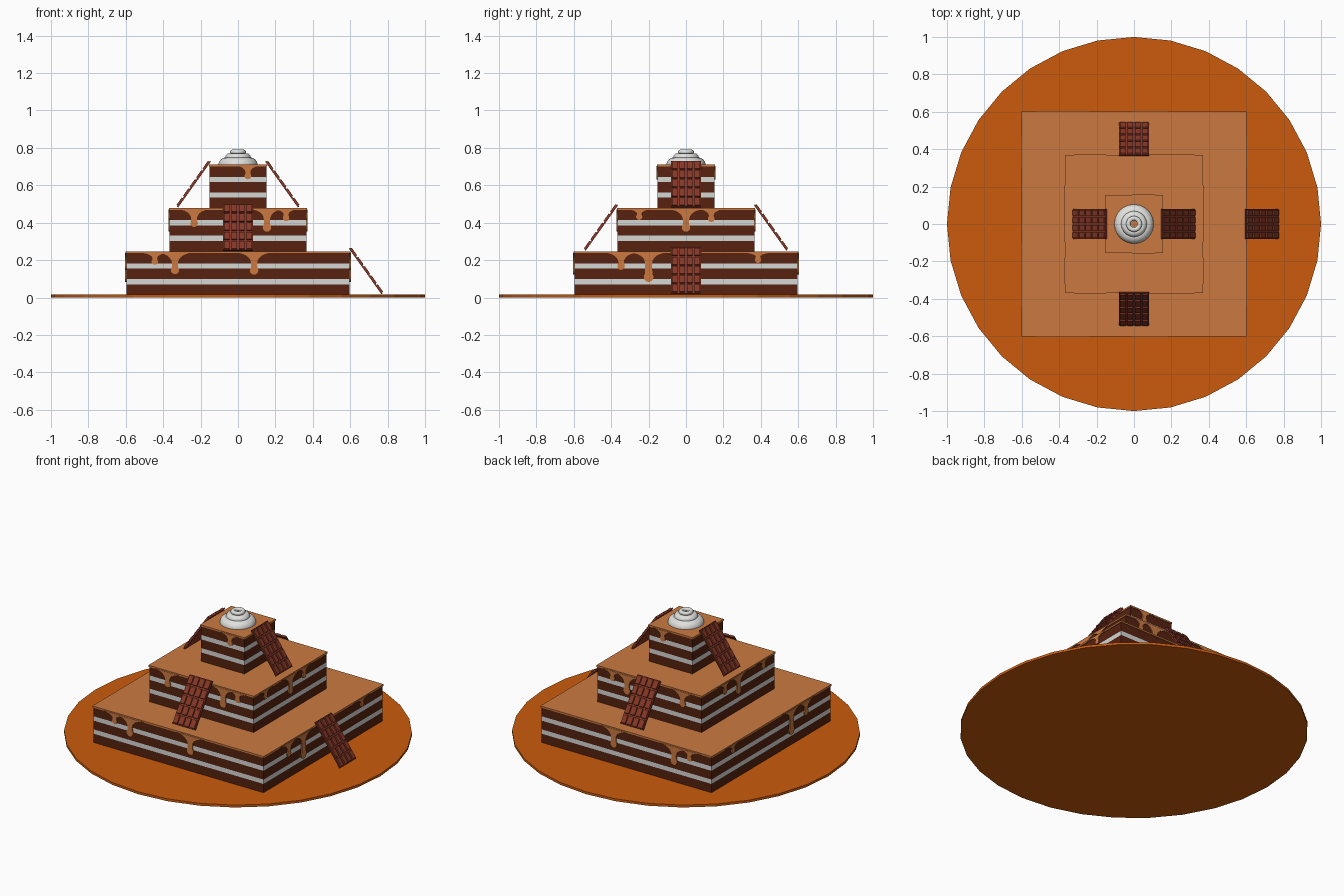
import bpy, bmesh, math
from mathutils import Matrix, Vector

if "Cube" in bpy.data.objects:
    bpy.data.objects.remove(bpy.data.objects["Cube"])


def mat(name, c):
    m = bpy.data.materials.new(name)
    m.diffuse_color = (*c, 1)
    m.use_nodes = True
    m.node_tree.nodes["Principled BSDF"].inputs["Base Color"].default_value = m.diffuse_color
    return m


PLATE = mat("orange plate", (0.60, 0.105, 0.004))
SPONGE = mat("chocolate sponge", (0.095, 0.016, 0.005))
FILLING = mat("white filling", (0.66, 0.68, 0.66))
ICING = mat("caramel icing", (0.60, 0.195, 0.053))
BAR = mat("milk chocolate", (0.235, 0.038, 0.019))
CREAM = mat("whipped cream", (0.75, 0.75, 0.73))


def finish(bm, name, *mats):
    bmesh.ops.recalc_face_normals(bm, faces=bm.faces[:])
    me = bpy.data.meshes.new(name)
    bm.to_mesh(me)
    bm.free()
    for m in mats:
        me.materials.append(m)
    ob = bpy.data.objects.new(name, me)
    bpy.context.collection.objects.link(ob)
    return ob


def box(bm, lo, hi):
    size = Vector(hi) - Vector(lo)
    mid = (Vector(hi) + Vector(lo)) / 2
    bmesh.ops.create_cube(bm, size=1, matrix=Matrix.Translation(mid) @ Matrix.Diagonal((*size, 1)))


# Plate
bm = bmesh.new()
bmesh.ops.create_cone(bm, cap_ends=True, segments=32, radius1=1, radius2=1, depth=0.015,
                      matrix=Matrix.Translation((0, 0, 0.0075)))
finish(bm, "plate", PLATE)

BASE, TIER, CAP = 0.015, 0.232, 0.010


def cake(name, h, z0):
    """Square sponge with two filling stripes."""
    bm = bmesh.new()
    rings = []
    for f in (0, 0.25, 0.375, 0.625, 0.75, 1):
        z = z0 + f * (TIER - CAP)
        rings.append([bm.verts.new((sx * h, sy * h, z)) for sx, sy in ((-1, -1), (1, -1), (1, 1), (-1, 1))])
    for i in range(5):
        for k in range(4):
            j = (k + 1) % 4
            f = bm.faces.new((rings[i][k], rings[i][j], rings[i + 1][j], rings[i + 1][k]))
            f.material_index = i % 2
    bm.faces.new(rings[0])
    bm.faces.new(rings[-1])
    finish(bm, name, SPONGE, FILLING)


def drip_outline(c, top, bottom, flare):
    """Flared top, thin neck and round bulb at the end."""
    r = 0.011 + 0.10 * (top - bottom)
    r = min(r, 0.026)
    neck = r * 0.72
    zn = max(top - 0.055, bottom + 2.0 * r)
    half = []
    for i in range(7):
        t = math.pi / 2 * (1 - i / 6)
        half.append((neck + flare * (1 - math.cos(t)), zn + (top - zn) * math.sin(t)))
    for i in range(7):
        t = math.radians(40 - 130 * i / 6)
        half.append((r * math.cos(t), bottom + r + r * math.sin(t)))
    return [(c + x, z) for x, z in half] + [(c - x, z) for x, z in reversed(half[:-1])]


def icing(name, h, top, front, side):
    """Flat cap, with the same drips on opposite faces."""
    bm = bmesh.new()
    edge = h + 0.004
    box(bm, (-edge, -edge, top - CAP), (edge, edge, top))
    for drips, along_x in ((front, True), (side, False)):
        for c, bottom, flare in drips:
            pts = drip_outline(c, top - CAP + 0.002, bottom, flare)
            for s in (-1, 1):
                loops = []
                for d in (h - 0.003, h + 0.006):
                    loops.append([bm.verts.new((u, s * d, z) if along_x else (s * d, u, z)) for u, z in pts])
                a, b = loops
                bm.faces.new(a)
                bm.faces.new(b)
                for i in range(len(pts)):
                    j = (i + 1) % len(pts)
                    bm.faces.new((a[i], a[j], b[j], b[i]))
    finish(bm, name, ICING)


# Tiers: half width, front/back drips, left/right drips (position, lowest z, flare)
tiers = (
    ("bottom", 0.597,
     ((-0.445, 0.175, 0.07), (-0.337, 0.125, 0.08), (0.086, 0.122, 0.08)),
     ((-0.347, 0.148, 0.075), (-0.2, 0.083, 0.08), (0.385, 0.185, 0.07))),
    ("middle", 0.366,
     ((-0.235, 0.377, 0.07), (0.155, 0.352, 0.07), (0.257, 0.408, 0.055)),
     ((-0.25, 0.415, 0.06), (0.0, 0.352, 0.08), (0.135, 0.403, 0.06))),
    ("top", 0.152, ((0.053, 0.632, 0.05),), ()),
)
for i, (name, h, front, side) in enumerate(tiers):
    z0 = BASE + i * TIER
    cake(name + "_cake_tier", h, z0)
    icing(name + "_icing", h, z0 + TIER, front, side)


# Chocolate bars leaning on the tier edges
def bar(name, half, level, angle):
    W, L, T, NC, NR = 0.16, 0.30, 0.008, 4, 5
    bm = bmesh.new()
    box(bm, (-L / 2, -W / 2, -T / 2), (L / 2, W / 2, T / 2))
    dx, dy, g = L / NR, W / NC, 0.004
    for i in range(NR):
        for j in range(NC):
            cx, cy = -L / 2 + (i + 0.5) * dx, -W / 2 + (j + 0.5) * dy
            # raised tile with sloping sides
            v = [[bm.verts.new((cx + sx * (dx / 2 - e), cy + sy * (dy / 2 - e), z))
                  for sx, sy in ((-1, -1), (1, -1), (1, 1), (-1, 1))]
                 for e, z in ((g, T / 2 - 0.001), (g + 0.002, T / 2 + 0.007))]
            bm.faces.new(v[0])
            bm.faces.new(v[1])
            for k in range(4):
                n = (k + 1) % 4
                bm.faces.new((v[0][k], v[0][n], v[1][n], v[1][k]))
    z = BASE + level * TIER + 0.127
    m = (Matrix.Rotation(math.radians(angle), 4, 'Z') @ Matrix.Translation((half + 0.083, 0, z))
         @ Matrix.Rotation(math.radians(54.5), 4, 'Y'))
    bm.transform(m)
    finish(bm, name, BAR)


bar("chocolate_bar_low_right", 0.6, 0, 0)
bar("chocolate_bar_front", 0.37, 1, -90)
bar("chocolate_bar_back", 0.37, 1, 90)
bar("chocolate_bar_top_right", 0.153, 2, 0)
bar("chocolate_bar_top_left", 0.153, 2, 180)

# Whipped cream: stacked rings
for i, (R, r, z) in enumerate(((0.065, 0.040, 0.709), (0.045, 0.024, 0.747), (0.030, 0.0125, 0.778))):
    bpy.ops.mesh.primitive_torus_add(major_radius=R, minor_radius=r, major_segments=48,
                                     minor_segments=16, location=(0, 0, z))
    ob = bpy.context.object
    ob.name = "cream_ring_%d" % (i + 1)
    ob.data.materials.append(CREAM)
    bpy.ops.object.shade_smooth()
